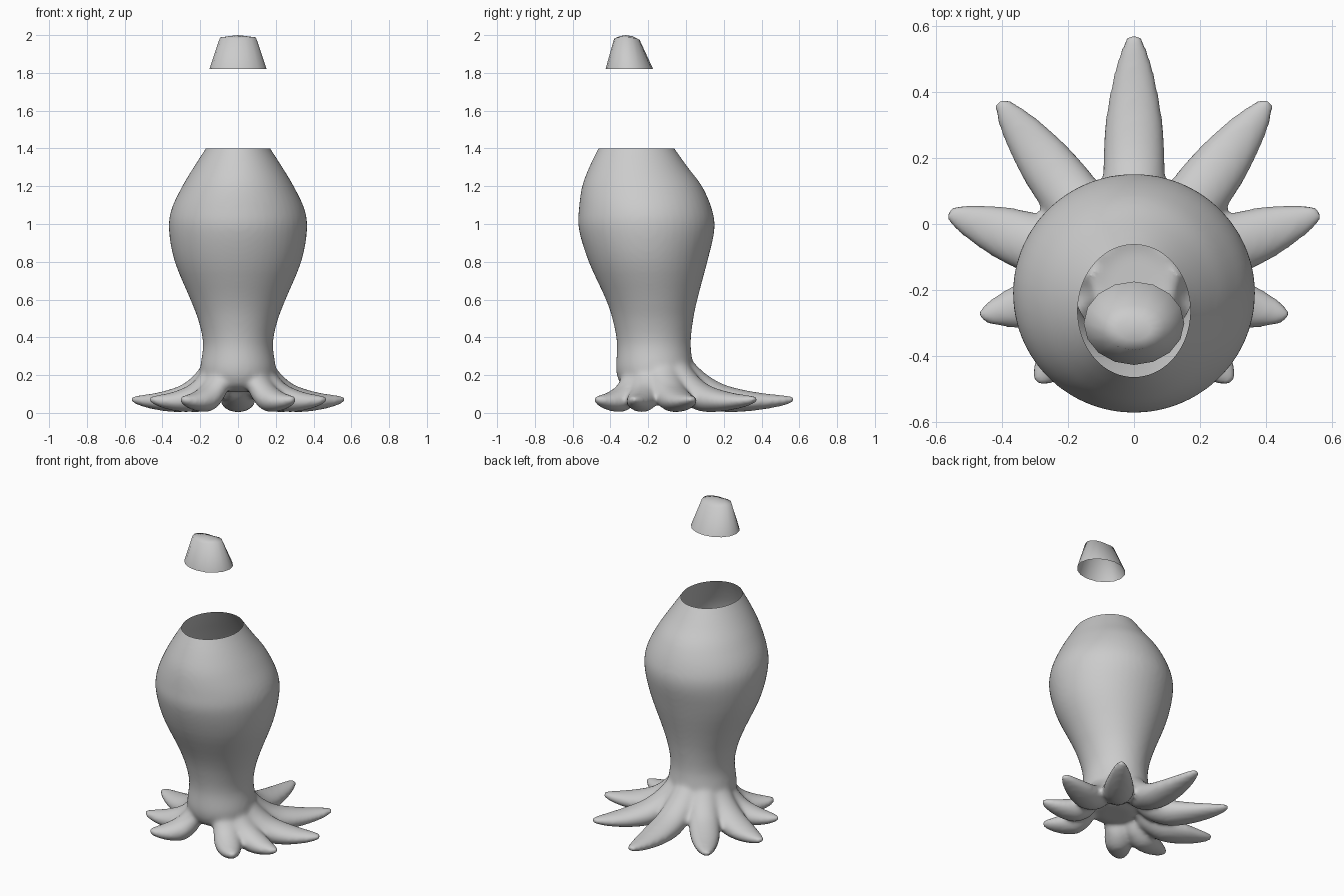
import bpy, bmesh
from math import sin, cos, pi, radians
from mathutils import Vector

cube = bpy.data.objects.get("Cube")
if cube:
    bpy.data.objects.remove(cube, do_unlink=True)

grey = bpy.data.materials.new("plain grey")
grey.use_nodes = True
grey.diffuse_color = (0.6, 0.6, 0.6, 1)
grey.node_tree.nodes["Principled BSDF"].inputs["Base Color"].default_value = (0.6, 0.6, 0.6, 1)


def loft(bm, rings, caps=True):
    """Skin a list of equal-length point rings."""
    loops = [[bm.verts.new(p) for p in ring] for ring in rings]
    n = len(loops[0])
    for a, b in zip(loops, loops[1:]):
        for i in range(n):
            j = (i + 1) % n
            bm.faces.new((a[i], a[j], b[j], b[i]))
    if caps:
        bm.faces.new(loops[0][::-1])
        bm.faces.new(loops[-1])
    return loops


def refine(rows, steps):
    """Pass a smooth curve through the rows of a profile."""
    pts = [Vector(r) for r in rows]
    pts = [2 * pts[0] - pts[1]] + pts + [2 * pts[-1] - pts[-2]]
    out = []
    for a, b, c, d in zip(pts, pts[1:], pts[2:], pts[3:]):
        for k in range(steps):
            t = k / steps
            out.append(b + (c - a) * (t / 2) + (2 * a - 5 * b + 4 * c - d) * (t * t / 2)
                       + (3 * b - a - 3 * c + d) * (t ** 3 / 2))
    return out + [pts[-2]]


def oval(cy, z, rx, ry, n):
    return [Vector((rx * sin(2 * pi * i / n), cy - ry * cos(2 * pi * i / n), z)) for i in range(n)]


def finish(bm, name):
    bmesh.ops.recalc_face_normals(bm, faces=bm.faces[:])
    mesh = bpy.data.meshes.new(name)
    bm.to_mesh(mesh)
    bm.free()
    mesh.materials.append(grey)
    obj = bpy.data.objects.new(name, mesh)
    bpy.context.collection.objects.link(obj)
    return obj


def smooth(obj, angle):
    bpy.ops.object.select_all(action='DESELECT')
    obj.select_set(True)
    bpy.context.view_layer.objects.active = obj
    bpy.ops.object.shade_smooth_by_angle(angle=radians(angle))


# Body profile: height, half width, front y, back y
PROFILE = [(0.11, 0.09, -0.26, -0.08), (0.14, 0.165, -0.335, -0.005), (0.22, 0.2, -0.37, 0.035),
           (0.36, 0.185, -0.365, 0.025), (0.48, 0.207, -0.385, 0.036), (0.6, 0.252, -0.424, 0.06),
           (0.8, 0.335, -0.515, 0.113), (0.97, 0.366, -0.567, 0.151), (1.08, 0.352, -0.567, 0.137),
           (1.2, 0.295, -0.55, 0.085), (1.3, 0.235, -0.513, 0.01), (1.4, 0.171, -0.464, -0.061),
           (1.5, 0.11, -0.41, -0.13)]
# Tentacle profile: distance out, centre height, half width, half height
ARM = [(0.1, 0.24, 0.07, 0.07), (0.18, 0.185, 0.088, 0.11), (0.27, 0.12, 0.092, 0.092),
       (0.37, 0.078, 0.095, 0.074), (0.5, 0.063, 0.086, 0.055), (0.62, 0.062, 0.064, 0.038),
       (0.7, 0.067, 0.042, 0.026), (0.75, 0.072, 0.02, 0.014)]
# Tentacle direction in degrees, length, thickness; mirrored across the body
HALF = [(53, 0.68, 0.97), (20, 0.6, 0.97), (-13, 0.48, 0.85), (-46, 0.43, 0.85)]
ARMS = [(90, 0.745, 1)] + HALF + [(180 - a, length, t) for a, length, t in HALF]

bm = bmesh.new()
loft(bm, [oval((f + b) / 2, z, w, (b - f) / 2, 48) for z, w, f, b in refine(PROFILE, 4)])
for angle, length, thick in ARMS:
    out = Vector((cos(radians(angle)), sin(radians(angle)), 0))
    side = Vector((-out.y, out.x, 0))
    rings = []
    for d, z, w, h in refine(ARM, 3):
        d = 0.1 + (d - 0.1) * (length - 0.1) / 0.65
        mid = Vector((0, -0.17, z)) + out * d
        rings.append([mid + side * w * thick * cos(2 * pi * i / 20)
                      + Vector((0, 0, h * sin(2 * pi * i / 20))) for i in range(20)])
    loft(bm, rings)
body = finish(bm, "body_with_tentacles")

# Fuse the tentacles into the body and soften the joins
remesh = body.modifiers.new("fuse", 'REMESH')
remesh.mode = 'VOXEL'
remesh.voxel_size = 0.012
soften = body.modifiers.new("soften", 'SMOOTH')
soften.factor = 0.5
soften.iterations = 14
fused = bpy.data.meshes.new_from_object(body.evaluated_get(bpy.context.evaluated_depsgraph_get()))
body.modifiers.clear()

# Cut the neck open, leaving a thin hollow shell
bm = bmesh.new()
bm.from_mesh(fused)
bmesh.ops.bisect_plane(bm, geom=bm.verts[:] + bm.edges[:] + bm.faces[:], plane_co=(0, 0, 1.4),
                       plane_no=(0, 0, 1), clear_outer=True)
bm.to_mesh(fused)
bm.free()
body.data = fused
if not fused.materials:
    fused.materials.append(grey)
smooth(body, 60)

# Floating cap: open below, with a shallow domed top
bm = bmesh.new()
base = oval(-0.3, 1.82, 0.152, 0.126, 16)
rim = oval(-0.313, 1.977, 0.095, 0.068, 16)
inner = oval(-0.318, 1.994, 0.05, 0.034, 16)
for p in rim:
    p.z += 0.011 * abs(p.x) / 0.095 - 0.05 * (p.y + 0.313)
loops = loft(bm, [base, rim, inner], caps=False)
top = bm.verts.new((0, -0.32, 2.0))
for i in range(16):
    bm.faces.new((loops[-1][i], loops[-1][(i + 1) % 16], top))
smooth(finish(bm, "top_cap"), 89)
